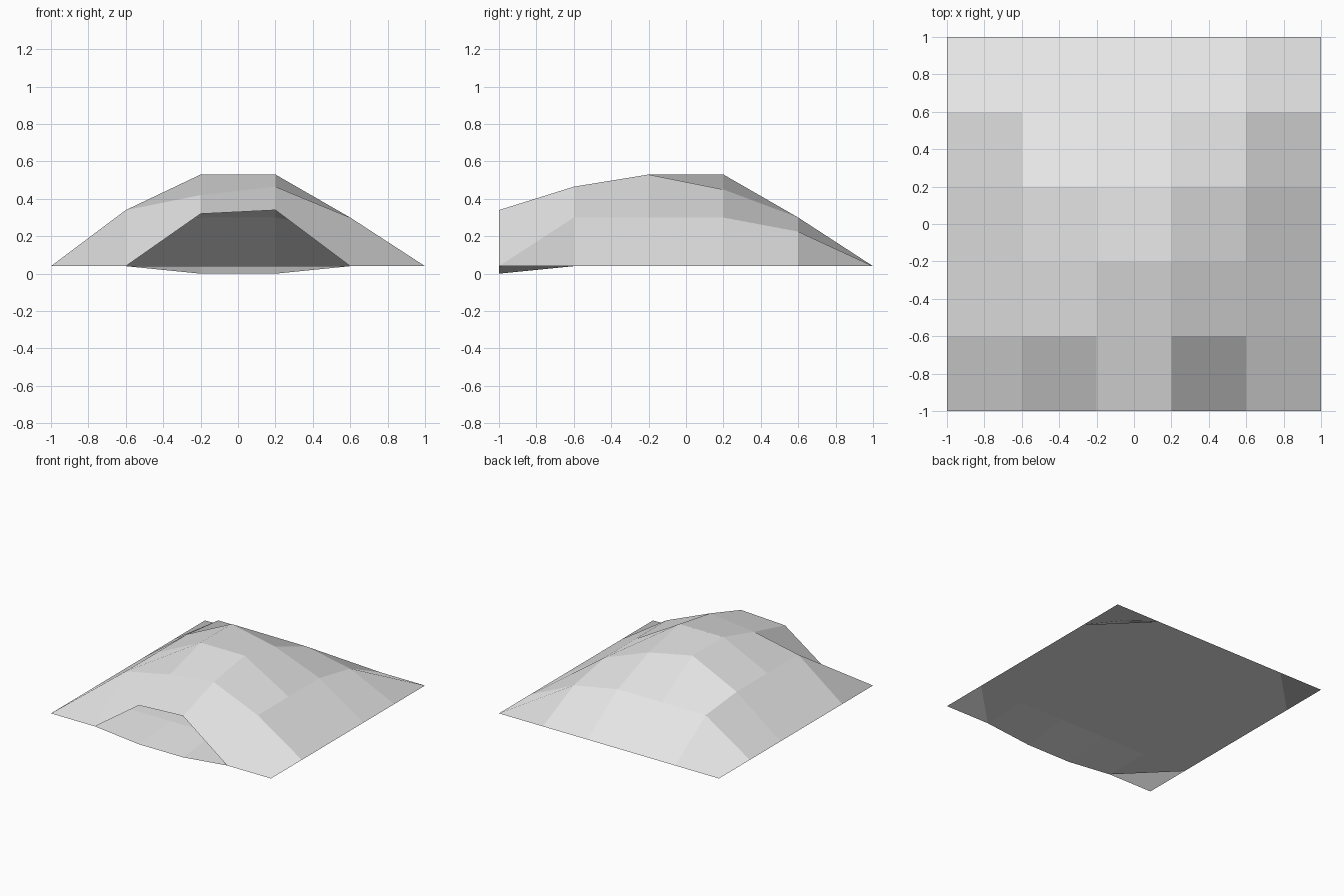
import bpy
import bmesh

cube = bpy.data.objects.get("Cube")
if cube:
    bpy.data.objects.remove(cube, do_unlink=True)

# One plain grey for everything
grey = bpy.data.materials.new("light_grey")
grey.use_nodes = True
colour = (0.8, 0.8, 0.8, 1)
grey.diffuse_color = colour
grey.node_tree.nodes["Principled BSDF"].inputs["Base Color"].default_value = colour

COUNT = 6
RIM = 0.04
LAST = COUNT - 1


def grid_sheet(name, height, cut_corners=False, face_down=False):
    """Square sheet of quads with height(column, row) at each grid point."""
    bm = bmesh.new()
    points = [[bm.verts.new((-1 + 0.4 * i, -1 + 0.4 * j, height(i, j)))
               for i in range(COUNT)] for j in range(COUNT)]
    corners = {points[j][i] for i in (0, LAST) for j in (0, LAST)}
    for j in range(LAST):
        for i in range(LAST):
            loop = [points[j][i], points[j][i + 1],
                    points[j + 1][i + 1], points[j + 1][i]]
            if cut_corners:
                loop = [v for v in loop if v not in corners]
            bm.faces.new(loop[::-1] if face_down else loop)
    bmesh.ops.delete(bm, geom=[v for v in bm.verts if not v.link_faces],
                     context='VERTS')
    mesh = bpy.data.meshes.new(name)
    bm.to_mesh(mesh)
    bm.free()
    mesh.materials.append(grey)
    obj = bpy.data.objects.new(name, mesh)
    bpy.context.collection.objects.link(obj)
    return obj


# Mound: inner heights from front row to back row, sides rest on the rim
inner = [
    (RIM, 0.32, 0.34, RIM),
    (0.34, 0.42, 0.465, 0.30),
    (0.34, 0.53, 0.53, 0.30),
    (0.34, 0.53, 0.45, 0.30),
    (0.30, 0.30, 0.30, 0.225),
]


def mound_height(i, j):
    if i in (0, LAST) or j == LAST:
        return RIM
    return inner[j][i - 1]


# Floor: flat, dipping at the middle of the open front edge
def floor_height(i, j):
    return 0 if j == 0 and i in (2, 3) else RIM


grid_sheet("mound_shell", mound_height)
grid_sheet("floor", floor_height, cut_corners=True, face_down=True)
